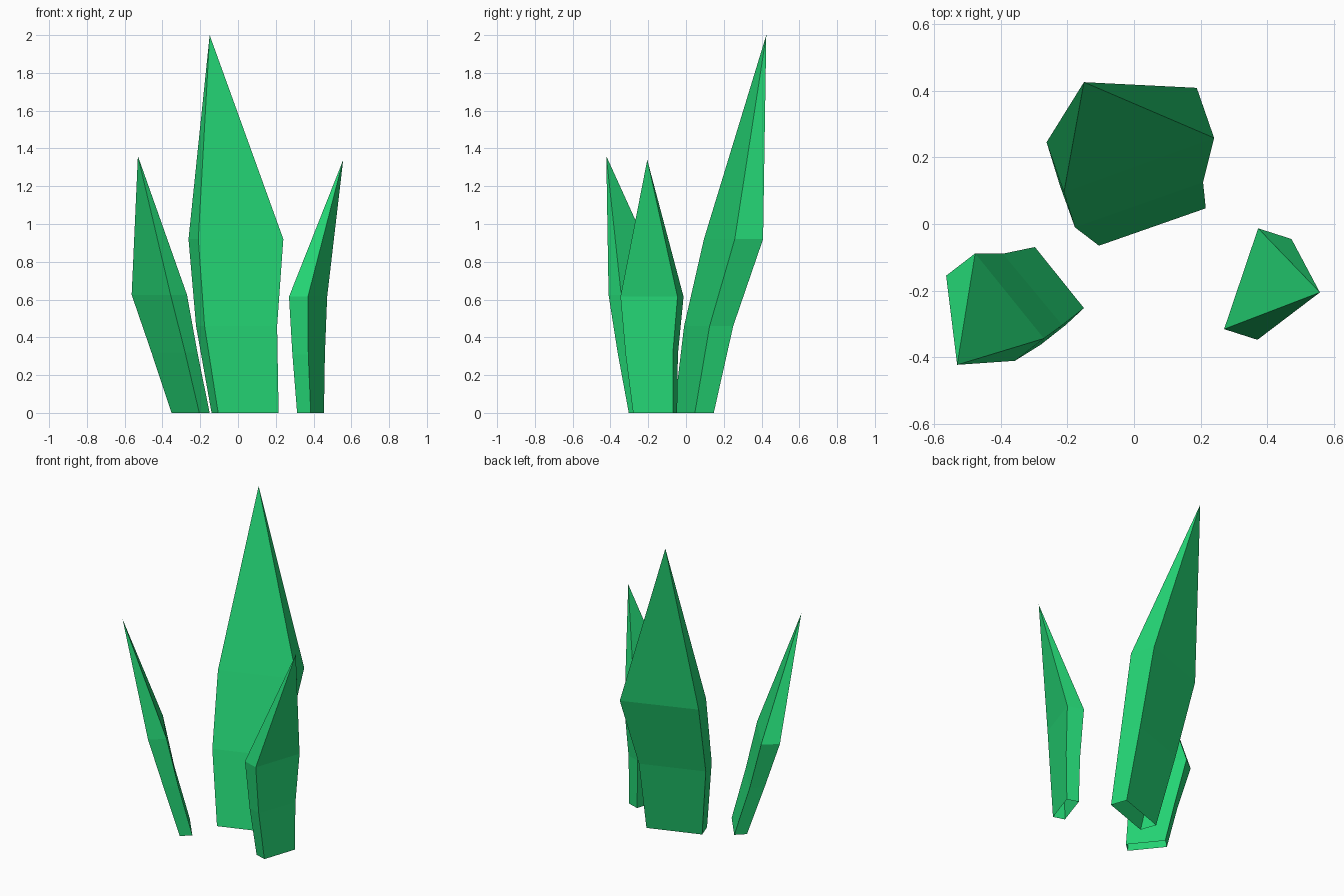
import bpy
import bmesh
from mathutils import Vector

cube = bpy.data.objects.get("Cube")
if cube:
    bpy.data.objects.remove(cube, do_unlink=True)

# Single leaf colour
green = bpy.data.materials.new("leaf_green")
green.use_nodes = True
color = (0.018, 0.68, 0.18, 1.0)
green.diffuse_color = color
bsdf = green.node_tree.nodes["Principled BSDF"]
bsdf.inputs["Base Color"].default_value = color
bsdf.inputs["Roughness"].default_value = 0.9


def blade(name, tip, rings):
    """Leaning pointed blade, open at the root.
    Each ring: height, a corner, and its two neighbours (parallelogram section)."""
    bm = bmesh.new()
    loops = []
    for z, corner, wide, thin in rings:
        a, b, d = Vector(corner), Vector(wide), Vector(thin)
        loops.append([bm.verts.new((p.x, p.y, z)) for p in (a, b, b + d - a, d)])
    point = bm.verts.new(tip)
    for i in range(4):
        j = (i + 1) % 4
        for low, high in zip(loops, loops[1:]):
            bm.faces.new((low[i], low[j], high[j], high[i]))
        bm.faces.new((loops[-1][i], loops[-1][j], point))
    bmesh.ops.recalc_face_normals(bm, faces=bm.faces)
    mesh = bpy.data.meshes.new(name)
    bm.to_mesh(mesh)
    bm.free()
    mesh.materials.append(green)
    obj = bpy.data.objects.new(name, mesh)
    bpy.context.collection.objects.link(obj)
    return obj


# Tall blade at the back
blade("tall_blade", (-0.15, 0.425, 2.0), [
    (0.0, (-0.105, -0.065), (0.215, 0.047), (-0.14, 0.035)),
    (0.46, (-0.177, -0.01), (0.207, 0.125), (-0.222, 0.115)),
    (0.92, (-0.21, 0.095), (0.24, 0.258), (-0.262, 0.245)),
])

# Short blade on the model's right
blade("right_blade", (-0.53, -0.422, 1.36), [
    (0.0, (-0.205, -0.303), (-0.15, -0.252), (-0.352, -0.12)),
    (0.32, (-0.28, -0.362), (-0.215, -0.303), (-0.458, -0.148)),
    (0.625, (-0.357, -0.41), (-0.27, -0.343), (-0.563, -0.155)),
])

# Short blade on the model's left
blade("left_blade", (0.557, -0.205, 1.34), [
    (0.0, (0.385, -0.28), (0.455, -0.07), (0.313, -0.257)),
    (0.31, (0.372, -0.32), (0.46, -0.07), (0.288, -0.293)),
    (0.615, (0.37, -0.347), (0.472, -0.045), (0.27, -0.315)),
])
